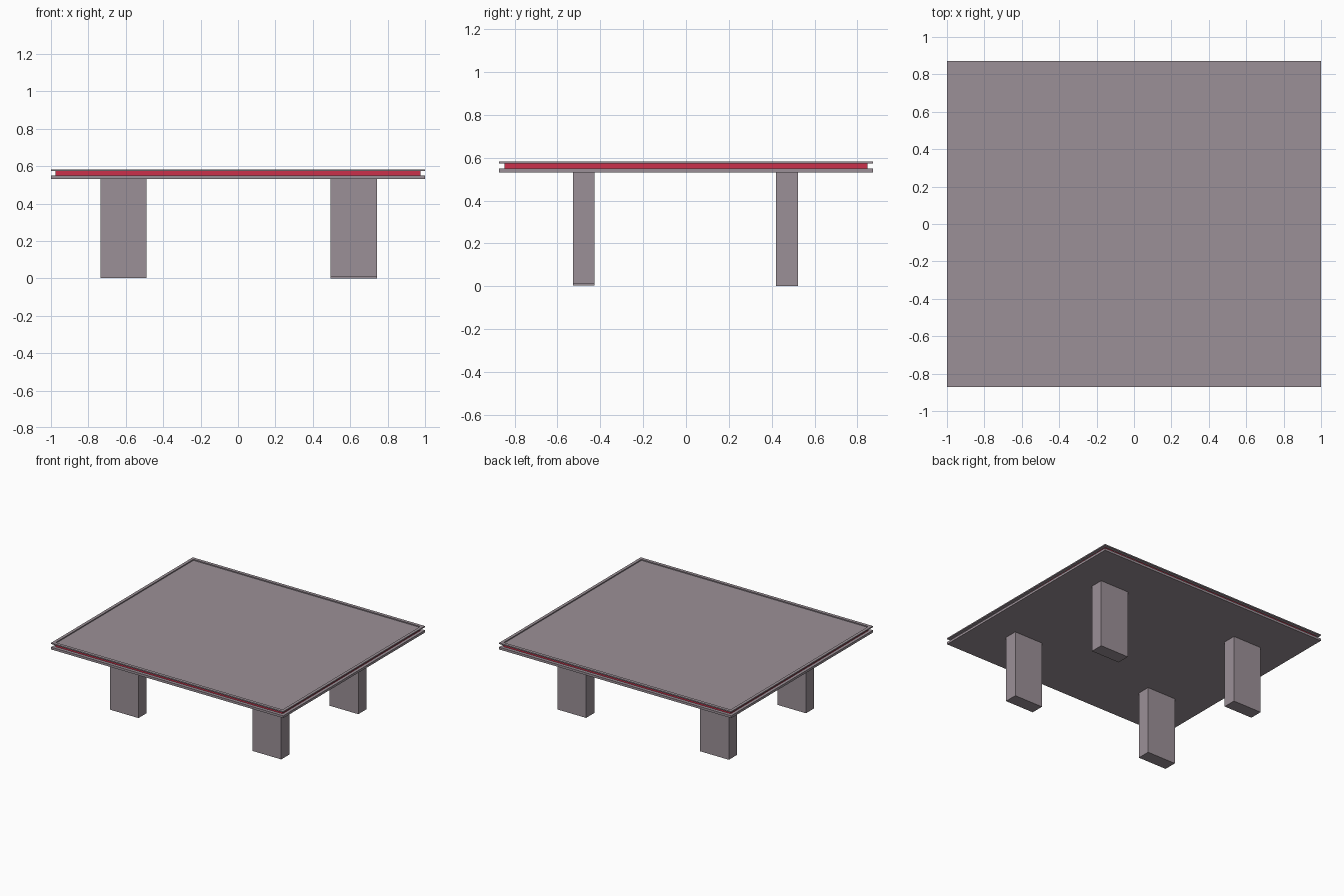
import bpy

if "Cube" in bpy.data.objects:
    bpy.data.objects.remove(bpy.data.objects["Cube"])

GREY = bpy.data.materials.new("mauve_grey")
GREY.diffuse_color = (0.33, 0.28, 0.31, 1)
GREY.use_nodes = True
GREY.node_tree.nodes["Principled BSDF"].inputs["Base Color"].default_value = GREY.diffuse_color
RED = bpy.data.materials.new("red")
RED.diffuse_color = (0.6, 0.03, 0.07, 1)
RED.use_nodes = True
RED.node_tree.nodes["Principled BSDF"].inputs["Base Color"].default_value = RED.diffuse_color


def box(name, x0, x1, y0, y1, z0, z1, mat=GREY):
    bpy.ops.mesh.primitive_cube_add(size=1, location=((x0 + x1) / 2, (y0 + y1) / 2, (z0 + z1) / 2))
    ob = bpy.context.object
    ob.name = name
    ob.scale = (x1 - x0, y1 - y0, z1 - z0)
    bpy.ops.object.transform_apply(location=False, rotation=False, scale=True)
    ob.data.materials.append(mat)
    return ob


def ring(name, ox, oy, ix, iy, z0, z1, mat=GREY):
    """Rectangular frame with an open centre."""
    corners = [(-1, -1), (1, -1), (1, 1), (-1, 1)]
    verts = [(sx * x, sy * y, z) for x, y, z in
             ((ox, oy, z0), (ox, oy, z1), (ix, iy, z1), (ix, iy, z0)) for sx, sy in corners]
    faces = []
    for k in range(4):
        a, b = 4 * k, 4 * ((k + 1) % 4)
        for i in range(4):
            j = (i + 1) % 4
            faces.append((a + i, a + j, b + j, b + i))
    me = bpy.data.meshes.new(name)
    me.from_pydata(verts, [], faces)
    me.materials.append(mat)
    ob = bpy.data.objects.new(name, me)
    bpy.context.collection.objects.link(ob)
    return ob


# Table top: base board, red band set in from the edge, rim and sunken panel
box("base_board", -1, 1, -0.872, 0.872, 0.532, 0.55)
ring("red_band", 0.977, 0.847, 0.96, 0.83, 0.55, 0.574, RED)
ring("top_rim", 1, 0.872, 0.977, 0.847, 0.574, 0.583)
box("top_panel", -0.977, 0.977, -0.847, 0.847, 0.566, 0.575)

# Four legs, feet at very slightly different heights
for name, x0, y0, z0 in (("front_left_leg", -0.735, -0.528, 0.003),
                         ("front_right_leg", 0.495, -0.528, 0.01),
                         ("back_left_leg", -0.735, 0.42, 0.003),
                         ("back_right_leg", 0.495, 0.42, 0.0)):
    box(name, x0, x0 + 0.247, y0, y0 + 0.102, z0, 0.533)
